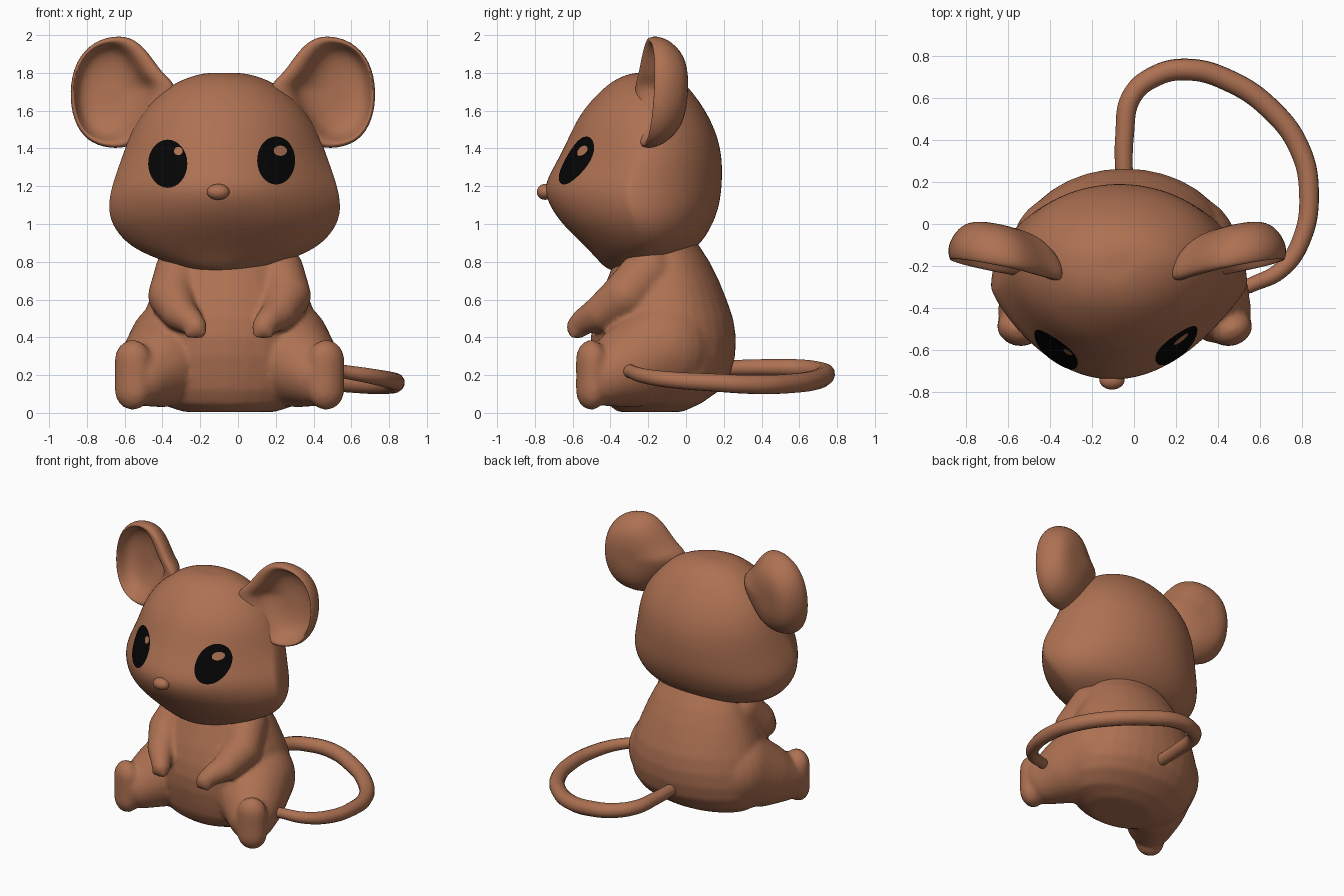
import bpy, bmesh, math
from mathutils import Vector, Matrix
from mathutils.bvhtree import BVHTree

cube = bpy.data.objects.get("Cube")
if cube:
    bpy.data.objects.remove(cube, do_unlink=True)


def material(name, color):
    m = bpy.data.materials.new(name)
    m.use_nodes = True
    m.diffuse_color = (*color, 1)
    m.node_tree.nodes["Principled BSDF"].inputs["Base Color"].default_value = (*color, 1)
    return m


FUR = material("brown fur", (0.42, 0.165, 0.085))
BLACK = material("eye black", (0.0015, 0.0015, 0.0015))


def finish(name, bm, mat, subdivide=0):
    bmesh.ops.recalc_face_normals(bm, faces=bm.faces)
    for f in bm.faces:
        f.smooth = True
    me = bpy.data.meshes.new(name)
    bm.to_mesh(me)
    bm.free()
    me.materials.append(mat)
    ob = bpy.data.objects.new(name, me)
    bpy.context.collection.objects.link(ob)
    if subdivide:
        sub = ob.modifiers.new("Subdivision", "SUBSURF")
        sub.levels = sub.render_levels = subdivide
    return ob


def loft(bm, rings):
    """Skin a list of equal rings and close both ends with a pole."""
    loops = [[bm.verts.new(p) for p in ring] for ring in rings]
    n = len(loops[0])
    for a, b in zip(loops, loops[1:]):
        for i in range(n):
            bm.faces.new((a[i], a[(i + 1) % n], b[(i + 1) % n], b[i]))
    for loop in (loops[0], loops[-1]):
        pole = bm.verts.new(sum((v.co for v in loop), Vector()) / n)
        for i in range(n):
            bm.faces.new((loop[i], loop[(i + 1) % n], pole))


def section(x0, z, w, front, back, snout=0.0, lean=0.0, n=32):
    """Egg-shaped level; snout pinches the front and moves the cheeks forward."""
    yc = front + (0.55 - 0.08 * snout) * (back - front)
    ring = []
    for i in range(n):
        t = math.tau * i / n
        c, s = math.cos(t), math.sin(t)
        y = yc + (back - yc) * s if s > 0 else yc - (yc - front) * abs(s) ** (1 + 0.8 * snout)
        ring.append(Vector((x0 + w * c + lean * min(s, 0), y, z)))
    return ring


def ellipsoid(bm, center, radii, turn=0.0):
    mat = Matrix.Translation(center) @ Matrix.Rotation(turn, 4, "Z") @ Matrix.Diagonal((*radii, 1))
    bmesh.ops.create_uvsphere(bm, u_segments=24, v_segments=16, radius=1, matrix=mat)


def limb(bm, x0, side, points):
    """Tapering limb of overlapping balls; points are x, y, z, radius."""
    for a, b in zip(points, points[1:]):
        for k in range(9):
            p = Vector(a).lerp(Vector(b), k / 8)
            ellipsoid(bm, (x0 + side * p[0], p[1], p[2]), (a[3] + (b[3] - a[3]) * k / 8,) * 3)


# Torso, legs, feet and arms, fused into one soft skin
BX = -0.045
bm = bmesh.new()
torso = [(0.005, 0.24, -0.36, -0.02), (0.05, 0.38, -0.42, 0.08), (0.12, 0.45, -0.46, 0.18),
         (0.2, 0.485, -0.48, 0.235), (0.3, 0.495, -0.5, 0.26), (0.4, 0.485, -0.505, 0.265),
         (0.5, 0.46, -0.49, 0.25), (0.6, 0.425, -0.46, 0.215), (0.7, 0.385, -0.42, 0.175),
         (0.8, 0.34, -0.38, 0.125), (0.9, 0.28, -0.33, 0.06), (0.98, 0.15, -0.25, 0)]
loft(bm, [section(BX, *level) for level in torso])
leg = [(0.27, -0.12, 0.34, 0.27), (0.36, -0.28, 0.255, 0.225), (0.445, -0.41, 0.195, 0.16)]
arm = [(0.26, -0.2, 0.75, 0.135), (0.305, -0.32, 0.62, 0.127), (0.265, -0.45, 0.53, 0.095),
       (0.205, -0.54, 0.485, 0.07), (0.18, -0.572, 0.455, 0.062)]
for s in (-1, 1):
    limb(bm, BX, s, leg)
    limb(bm, BX, s, arm)
    for k in range(9):
        ellipsoid(bm, (BX + s * 0.512, -0.502, 0.125 + 0.019 * k), (0.1, 0.078, 0.11), s * 0.4)
    for dx in (-0.036, 0, 0.036):
        ellipsoid(bm, (BX + s * 0.18 + dx, -0.595, 0.428), (0.022, 0.027, 0.034))
body = finish("body", bm, FUR)
remesh = body.modifiers.new("Fuse", "REMESH")
remesh.mode = "VOXEL"
remesh.voxel_size = 0.016
remesh.use_smooth_shade = True
soft = body.modifiers.new("Soften", "SMOOTH")
soft.factor = 0.5
soft.iterations = 6

# Head with cheeks and pointed snout
HX = -0.07
levels = [(0.755, 0.14, -0.41, -0.25), (0.79, 0.29, -0.45, -0.11), (0.845, 0.43, -0.5, 0.01),
          (0.9, 0.525, -0.555, 0.085), (1.0, 0.605, -0.66, 0.145), (1.1, 0.62, -0.73, 0.18),
          (1.2, 0.6, -0.76, 0.192), (1.3, 0.565, -0.705, 0.195), (1.4, 0.53, -0.65, 0.185),
          (1.5, 0.49, -0.605, 0.155), (1.6, 0.43, -0.55, 0.105), (1.7, 0.335, -0.46, 0.035),
          (1.765, 0.23, -0.38, -0.03), (1.8, 0.11, -0.29, -0.12)]
bm = bmesh.new()
loft(bm, [section(HX, *lv, snout=math.exp(-((lv[0] - 1.17) / 0.26) ** 2), lean=0.03)
          for lv in levels])
head = finish("head", bm, FUR, 2)

# Nose
bm = bmesh.new()
ellipsoid(bm, (-0.105, -0.745, 1.17), (0.06, 0.045, 0.042))
finish("nose", bm, FUR)

# Cupped ears: outline scaled over a bowl profile, with the hollow set outward
outline = [(0.54, 2.0), (0.68, 1.97), (0.78, 1.86), (0.81, 1.7), (0.79, 1.55), (0.72, 1.44),
           (0.6, 1.4), (0.48, 1.41), (0.38, 1.5), (0.29, 1.62), (0.24, 1.73), (0.32, 1.79),
           (0.38, 1.88), (0.45, 1.965)]
# width scale, height scale, outward shift, depth
bowl = [(0.35, 0.35, 0, 0.2), (0.7, 0.7, 0, 0.175), (0.93, 0.93, 0, 0.105),
        (1.035, 1.025, 0, 0.04), (1, 1, 0, -0.01), (0.86, 0.92, 0.02, -0.014),
        (0.76, 0.86, 0.035, 0.012), (0.66, 0.75, 0.035, 0.075), (0.45, 0.5, 0.03, 0.105),
        (0.22, 0.25, 0.02, 0.115)]
for s, name in ((-1, "right_ear"), (1, "left_ear")):
    bm = bmesh.new()
    rings = []
    for su, sz, shift, depth in bowl:
        ring = []
        for u, z in outline:
            u, z = 0.57 + (u - 0.57) * su + shift, 1.7 + (z - 1.7) * sz
            y = -0.155 - 0.2 * (0.81 - u) + 0.06 * (z - 1.7) + depth
            ring.append(Vector((-0.08 + s * u, y, z)))
        rings.append(ring)
    loft(bm, rings)
    finish(name, bm, FUR, 2)

# Eyes and highlights: thin discs laid on the face
bpy.context.view_layer.update()
face = BVHTree.FromObject(head, bpy.context.evaluated_depsgraph_get())


def face_disc(name, x, z, rx, rz, lift, mat):
    bm = bmesh.new()
    n, rows = 32, 6
    rings = []
    for r in range(1, rows + 1):
        ring = []
        for i in range(n):
            t = math.tau * i / n
            p = Vector((x + rx * r / rows * math.cos(t), -2, z + rz * r / rows * math.sin(t)))
            hit, normal, _, _ = face.ray_cast(p, Vector((0, 1, 0)))
            ring.append(bm.verts.new(hit + normal * lift))
        rings.append(ring)
    bm.faces.new(rings[0])
    for a, b in zip(rings, rings[1:]):
        for i in range(n):
            bm.faces.new((a[i], a[(i + 1) % n], b[(i + 1) % n], b[i]))
    ob = finish(name, bm, mat)
    if sum(p.normal.y for p in ob.data.polygons) > 0:
        ob.data.flip_normals()


face_disc("right_eye", -0.37, 1.318, 0.103, 0.127, 0.004, BLACK)
face_disc("left_eye", 0.2, 1.335, 0.1, 0.127, 0.004, BLACK)
face_disc("right_eye_highlight", -0.313, 1.383, 0.022, 0.022, 0.008, FUR)
face_disc("left_eye_highlight", 0.22, 1.385, 0.035, 0.027, 0.008, FUR)

# Tail curling round to the left side
path = [(-0.045, 0.15, 0.235), (-0.045, 0.42, 0.24), (-0.01, 0.61, 0.235), (0.1, 0.705, 0.22),
        (0.25, 0.737, 0.205), (0.45, 0.685, 0.175), (0.655, 0.545, 0.155), (0.79, 0.36, 0.15),
        (0.835, 0.15, 0.16), (0.797, -0.08, 0.175), (0.7, -0.22, 0.195), (0.55, -0.295, 0.22)]
curve = bpy.data.curves.new("tail", "CURVE")
curve.dimensions = "3D"
curve.bevel_depth = 0.045
curve.bevel_resolution = 4
curve.use_fill_caps = True
spline = curve.splines.new("BEZIER")
spline.bezier_points.add(len(path) - 1)
for i, (bp, p) in enumerate(zip(spline.bezier_points, path)):
    bp.co = p
    bp.handle_left_type = bp.handle_right_type = "AUTO"
    bp.radius = 0.9 + 0.33 * math.sin(math.pi * i / (len(path) - 1)) - 0.01 * i
curve.materials.append(FUR)
tail = bpy.data.objects.new("tail", curve)
bpy.context.collection.objects.link(tail)

# Rounded tail end
bm = bmesh.new()
ellipsoid(bm, path[-1], (0.036,) * 3)
finish("tail_tip", bm, FUR)
